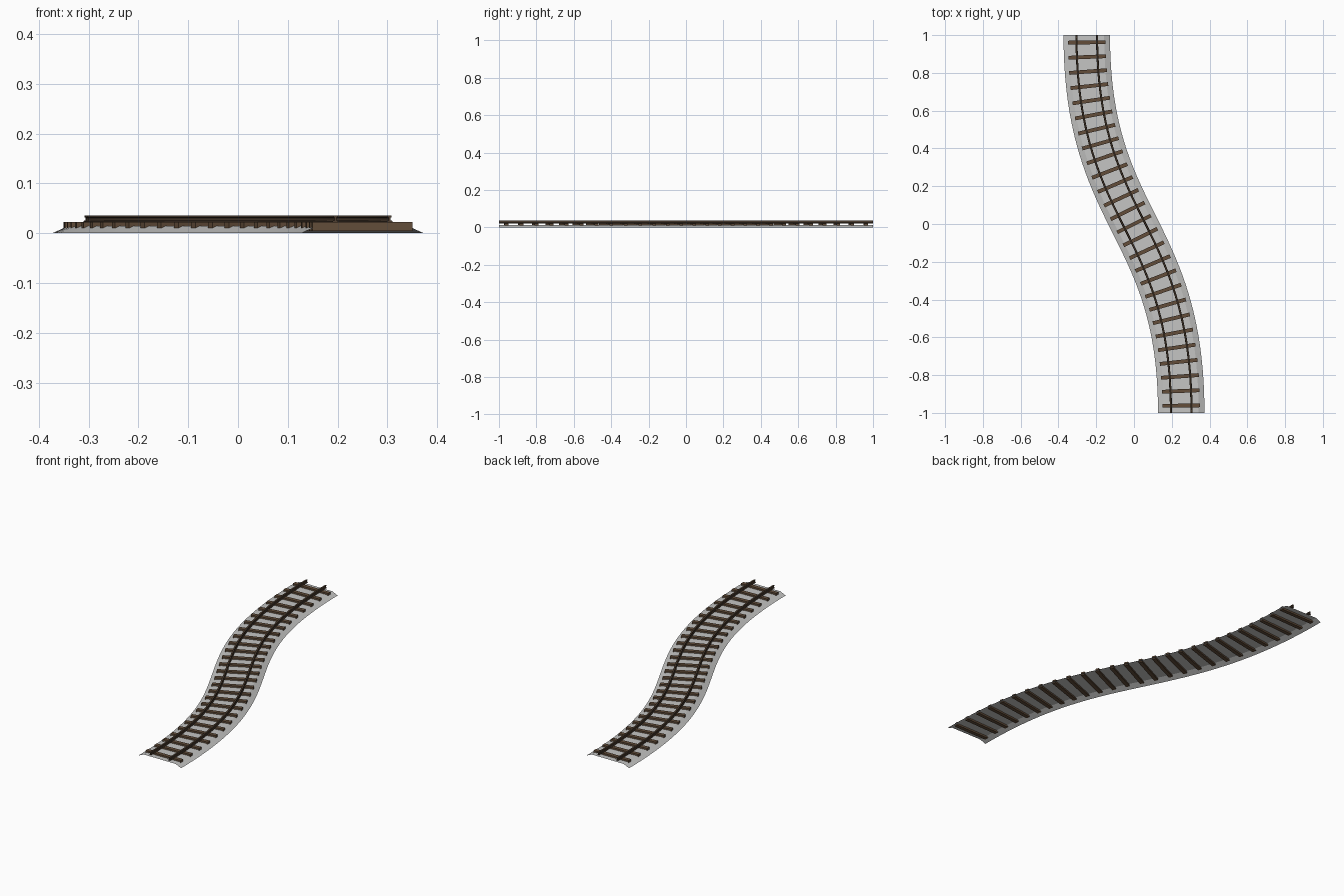
import bpy, bmesh
from mathutils import Vector, Matrix

if "Cube" in bpy.data.objects:
    bpy.data.objects.remove(bpy.data.objects["Cube"])


def material(name, rgb):
    m = bpy.data.materials.new(name)
    m.diffuse_color = (*rgb, 1)
    m.use_nodes = True
    m.node_tree.nodes["Principled BSDF"].inputs["Base Color"].default_value = m.diffuse_color
    return m


GRAVEL = material("pale gravel", (0.56, 0.56, 0.55))
WOOD = material("brown wood", (0.125, 0.075, 0.042))
STEEL = material("rusty steel", (0.075, 0.048, 0.03))


# Centre line: an S-shaped cubic from front right to back left
def point(t):
    return Vector((0.25 - 0.5 * (3 * t**2 - 2 * t**3), t**3 - (1 - t)**3, 0))


def tangent(t):
    return Vector((-3 * t * (1 - t), 3 * (1 - t)**2 + 3 * t**2, 0)).normalized()


# Arc-length lookup so everything is evenly spaced along the track
N = 1000
lengths = [0.0]
for i in range(N):
    lengths.append(lengths[-1] + (point((i + 1) / N) - point(i / N)).length)


def at(fraction):
    goal = fraction * lengths[-1]
    i = next((k for k in range(1, N + 1) if lengths[k] >= goal), N)
    t = (i - 1 + (goal - lengths[i - 1]) / (lengths[i] - lengths[i - 1])) / N
    t = min(max(t, 0), 1)
    return point(t), tangent(t)


def finish(name, bm, mat):
    me = bpy.data.meshes.new(name)
    bm.to_mesh(me)
    bm.free()
    me.materials.append(mat)
    ob = bpy.data.objects.new(name, me)
    bpy.context.collection.objects.link(ob)
    return ob


def sweep(name, profile, mat, closed, steps=48):
    """Carry a cross-section (sideways, height) along the centre line."""
    bm = bmesh.new()
    rings = []
    for i in range(steps + 1):
        p, d = at(i / steps)
        side = Vector((d.y, -d.x, 0))
        rings.append([bm.verts.new(p + side * u + Vector((0, 0, z))) for u, z in profile])
    n = len(profile)
    for a, b in zip(rings, rings[1:]):
        for j in range(n if closed else n - 1):
            k = (j + 1) % n
            bm.faces.new((a[j], b[j], b[k], a[k]))
    if closed:
        bm.faces.new(rings[0])
        bm.faces.new(rings[-1][::-1])
        bmesh.ops.recalc_face_normals(bm, faces=bm.faces)
    return finish(name, bm, mat)


# Gravel bed: open shell with sloping shoulders
sweep("gravel_bed", [(-0.123, 0), (-0.092, 0.014), (0.092, 0.014), (0.123, 0)], GRAVEL, False)

# Rails: foot, web and head
half = [(0.0055, 0.022), (0.0055, 0.0245), (0.002, 0.026), (0.002, 0.031),
        (0.004, 0.032), (0.004, 0.036)]
section = half + [(-u, z) for u, z in reversed(half)]
for name, x in (("left_rail", -0.0545), ("right_rail", 0.0545)):
    sweep(name, [(x + u, z) for u, z in section], STEEL, True)

# Sleepers: planks set across the track
bm = bmesh.new()
COUNT = 27
for i in range(COUNT):
    p, d = at((i + 0.5) / COUNT)
    rot = Vector((0, 1, 0)).rotation_difference(d).to_matrix().to_4x4()
    mat = Matrix.Translation(p + Vector((0, 0, 0.0135))) @ rot @ Matrix.Diagonal((0.2, 0.02, 0.018, 1))
    bmesh.ops.create_cube(bm, size=1, matrix=mat)
finish("sleepers", bm, WOOD)
